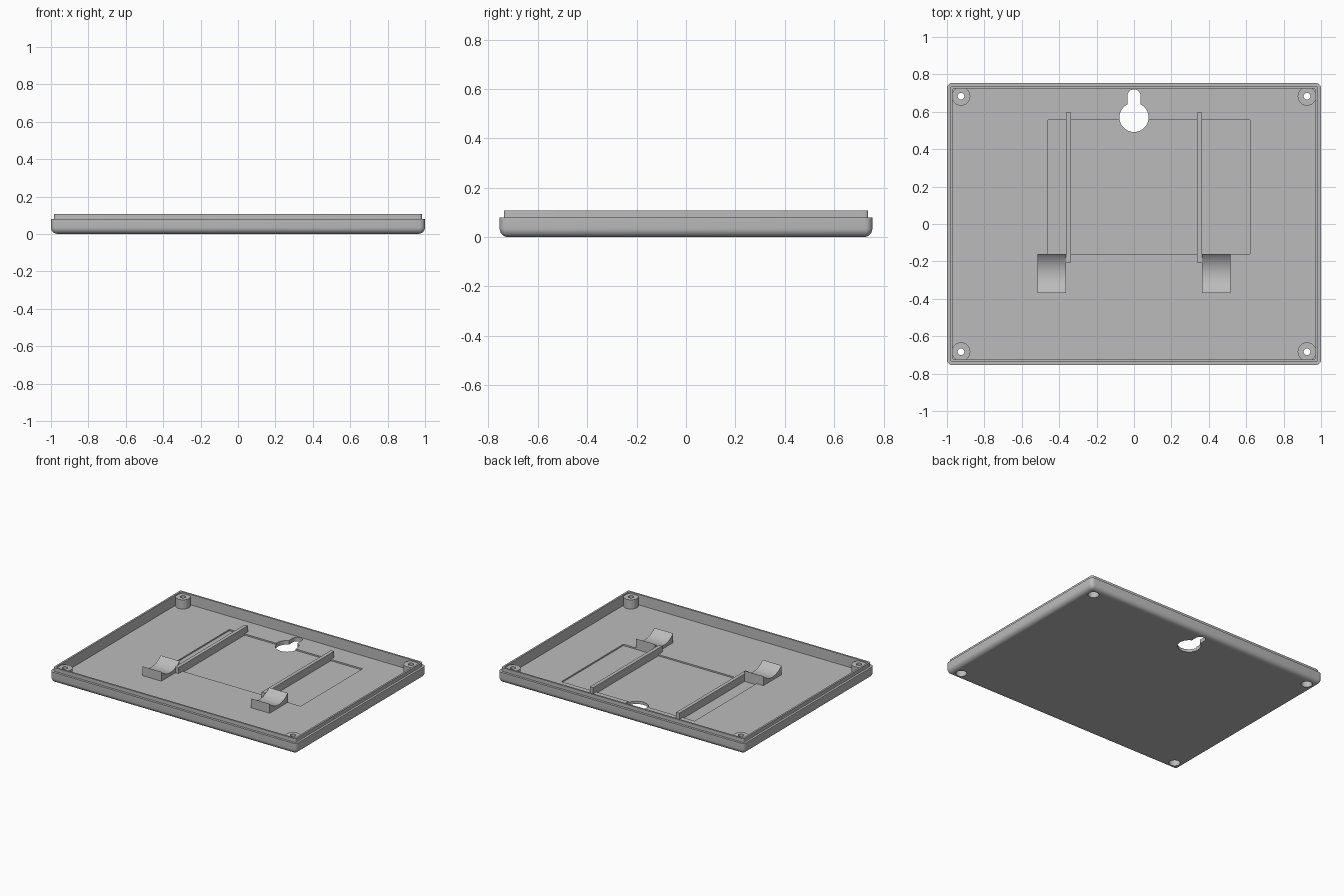
import bpy, bmesh
from math import sin, cos, pi, radians, sqrt

if "Cube" in bpy.data.objects:
    bpy.data.objects.remove(bpy.data.objects["Cube"])

grey = bpy.data.materials.new("plain grey")
grey.use_nodes = True
grey.diffuse_color = (0.5, 0.5, 0.5, 1)
grey.node_tree.nodes["Principled BSDF"].inputs["Base Color"].default_value = (0.5, 0.5, 0.5, 1)

HX, HY = 1.0, 0.755          # half sizes of the tray
FLOOR, RIM = 0.03, 0.107     # floor top and lip top
FILLET = 0.035


def finish(name, bm):
    bmesh.ops.recalc_face_normals(bm, faces=bm.faces)
    mesh = bpy.data.meshes.new(name)
    bm.to_mesh(mesh)
    bm.free()
    mesh.materials.append(grey)
    ob = bpy.data.objects.new(name, mesh)
    bpy.context.scene.collection.objects.link(ob)
    return ob


def smooth(ob):
    bpy.ops.object.select_all(action='DESELECT')
    ob.select_set(True)
    bpy.context.view_layer.objects.active = ob
    bpy.ops.object.shade_smooth_by_angle(angle=radians(30))


def prism(name, outline, offset):
    """Extrude a closed outline of 3D points along offset."""
    bm = bmesh.new()
    face = bm.faces.new([bm.verts.new(p) for p in outline])
    res = bmesh.ops.extrude_face_region(bm, geom=[face])
    verts = [v for v in res["geom"] if isinstance(v, bmesh.types.BMVert)]
    bmesh.ops.translate(bm, verts=verts, vec=offset)
    if face.is_valid and len(bm.faces) < len(outline) + 2:
        bm.faces.new([bm.verts[i] for i in range(len(outline))])
    return finish(name, bm)


def box(name, x0, x1, y0, y1, z0, z1):
    return prism(name, [(x0, y0, z0), (x1, y0, z0), (x1, y1, z0), (x0, y1, z0)],
                 (0, 0, z1 - z0))


def arc(cx, cy, r, a0, a1, n):
    return [(cx + r * cos(a0 + (a1 - a0) * i / n), cy + r * sin(a0 + (a1 - a0) * i / n))
            for i in range(n + 1)]


def rounded_loop(bm, inset, z):
    r = max(0.03 - inset, 0.012)
    x, y = HX - inset - r, HY - inset - r
    pts = []
    for k, (sx, sy) in enumerate([(1, 1), (-1, 1), (-1, -1), (1, -1)]):
        pts += arc(sx * x, sy * y, r, k * pi / 2, (k + 1) * pi / 2, 5)
    return [bm.verts.new((px, py, z)) for px, py in pts]


def bridge(bm, a, b):
    n = len(a)
    for i in range(n):
        bm.faces.new([a[i], a[(i + 1) % n], b[(i + 1) % n], b[i]])


# Tray: rounded rectangles stacked from the underside, over the lip, to the floor
bm = bmesh.new()
profile = [(FILLET * (1 - sin(a)), FILLET * (1 - cos(a)))
           for a in [i * pi / 12 for i in range(7)]]
profile += [(0, 0.08), (0.017, 0.08), (0.017, RIM), (0.03, RIM), (0.03, FLOOR)]
loops = [rounded_loop(bm, inset, z) for inset, z in profile]
for lower, upper in zip(loops, loops[1:]):
    bridge(bm, lower, upper)
bm.faces.new(loops[0])
bm.faces.new(loops[-1])
tray = finish("tray", bm)

# Cutters: shallow floor pocket, keyhole and screw wells
SCREWS = [(sx * 0.925, sy * 0.683) for sx in (-1, 1) for sy in (-1, 1)]
WELL = 0.037
cutters = [box("pocket_cutter", -0.46, 0.62, -0.16, 0.557, FLOOR - 0.01, FLOOR + 0.05)]
slot, big = 0.035, 0.078
start = pi / 2 + 0.466
keyhole = arc(0, 0.57, big, start, start + 2 * pi - 0.932, 36)
keyhole += arc(0, 0.72 - slot, slot, 0, pi, 14)
cutters.append(prism("keyhole_cutter", [(x, y, -0.1) for x, y in keyhole], (0, 0, 0.3)))
for x, y in SCREWS:
    ring = arc(x, y, WELL, 0, 2 * pi, 32)[:-1]
    cutters.append(prism("well_cutter", [(px, py, -0.1) for px, py in ring], (0, 0, 0.2)))
for c in cutters:
    c.hide_render = True
    mod = tray.modifiers.new(c.name, 'BOOLEAN')
    mod.operation, mod.solver, mod.object = 'DIFFERENCE', 'EXACT', c
graph = bpy.context.evaluated_depsgraph_get()
cut_mesh = bpy.data.meshes.new_from_object(tray.evaluated_get(graph))
tray.modifiers.clear()
tray.data = cut_mesh
for c in cutters:
    bpy.data.objects.remove(c)
smooth(tray)

# Screw bosses: turned tubes with a narrow hole on top and a wide well below
for n, (x, y) in enumerate(SCREWS):
    bm = bmesh.new()
    rings = []
    for r, z in [(0.05, 0.025), (0.05, 0.097), (0.018, 0.097), (0.018, 0.08),
                 (WELL, 0.08), (WELL, 0.025)]:
        rings.append([bm.verts.new((px, py, z)) for px, py in arc(x, y, r, 0, 2 * pi, 32)[:-1]])
    for a, b in zip(rings, rings[1:] + rings[:1]):
        bridge(bm, a, b)
    smooth(finish(f"screw_boss_{n + 1}", bm))

# Rails and curved cradles, one of each per side
Y0, Y1, TOP, SAG = -0.37, -0.16, 0.098, 0.045
half = (Y1 - Y0) / 2
radius = (half ** 2 + SAG ** 2) / (2 * SAG)
for side, s in (("right", -1), ("left", 1)):
    lo, hi = sorted((s * 0.337, s * 0.363))
    box(f"{side}_rail", lo, hi, -0.207, 0.595, FLOOR - 0.015, 0.075)
    outline = [(Y0, FLOOR - 0.005)]
    for i in range(17):
        t = half * (i / 8 - 1)
        drop = sqrt(radius ** 2 - t ** 2) - (radius - SAG)
        outline.append(((Y0 + Y1) / 2 + t, TOP - drop))
    outline.append((Y1, FLOOR - 0.005))
    smooth(prism(f"{side}_cradle", [(s * 0.363, y, z) for y, z in outline], (s * 0.153, 0, 0)))
